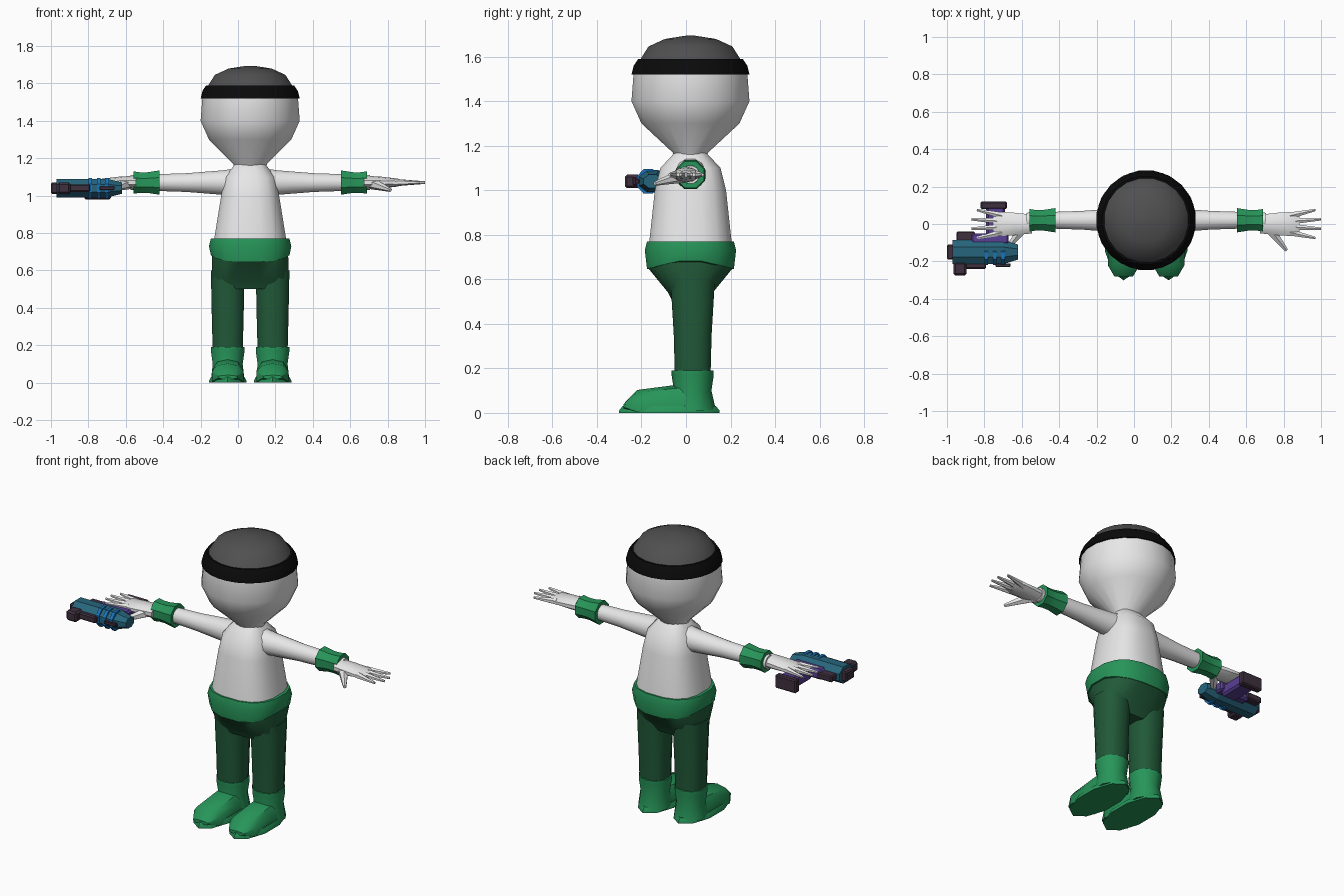
import bpy, bmesh, math
from mathutils import Vector

cube = bpy.data.objects.get("Cube")
if cube:
    bpy.data.objects.remove(cube)


def material(name, red, green, blue):
    mat = bpy.data.materials.new(name)
    mat.use_nodes = True
    colour = (red, green, blue, 1)
    mat.diffuse_color = colour
    shader = mat.node_tree.nodes["Principled BSDF"]
    shader.inputs["Base Color"].default_value = colour
    return mat


skin_white = material("skin white", .8, .8, .8)
cap_grey = material("cap grey", .08, .08, .08)
band_black = material("band black", .003, .003, .003)
bright_green = material("bright green", .02, .3, .1)
trouser_green = material("trouser green", .015, .1, .04)
blaster_teal = material("blaster teal", .02, .13, .2)
fin_blue = material("fin blue", .01, .17, .5)
grip_purple = material("grip purple", .1, .05, .3)
dark_maroon = material("dark maroon", .05, .03, .05)

# Shared centre lines of the figure and of the blaster
body_x, body_y = .065, .02
arm_z, leg_x = 1.07, .12
body_centre = (body_x, body_y)
arm_centre = (body_y, arm_z)
leg_centre = (leg_x, .03)
blaster_centre = Vector((-.8, -.15, 1.04))
soft_parts = []


def finish(name, mesh_builder, mat, soft):
    bmesh.ops.recalc_face_normals(mesh_builder, faces=mesh_builder.faces)
    mesh = bpy.data.meshes.new(name)
    mesh_builder.to_mesh(mesh)
    mesh_builder.free()
    mesh.materials.append(mat)
    part = bpy.data.objects.new(name, mesh)
    bpy.context.collection.objects.link(part)
    if soft:
        soft_parts.append(part)


def loft(name, mat, centre, rings, axis="z", sides=16, power=1, sag=0,
         floor=0, mirror=0, soft=True):
    """Skin rings of (position, radius) or (position, radius, radius) on an axis.
    A mirror of +1 or -1 measures x outward from the body centre line."""
    bm = bmesh.new()
    loops = []
    reach = math.cos(math.pi / sides) ** power
    for position, *radii in rings:
        loop = []
        for k in range(sides):
            angle = math.tau * (k + .5) / sides
            c, s = math.cos(angle), math.sin(angle)
            u = centre[0] + radii[0] * math.copysign(abs(c) ** power, c) / reach
            v = centre[1] + radii[-1] * math.copysign(abs(s) ** power, s) / reach
            w = position
            if not loops:
                w -= sag * abs(s)
            x, y, z = {"x": (w, u, v), "y": (u, w, v), "z": (u, v, w)}[axis]
            if mirror:
                x = body_x + mirror * x
            loop.append(bm.verts.new((x, y, max(z, floor))))
        loops.append(loop)
    for low, high in zip(loops, loops[1:]):
        for k in range(sides):
            bm.faces.new((low[k - 1], low[k], high[k], high[k - 1]))
    bm.faces.new(loops[0])
    bm.faces.new(loops[-1])
    finish(name, bm, mat, soft)


def finger(name, start, end, base_radius, tip_radius):
    start, end = Vector(start), Vector(end)
    direction = end - start
    bm = bmesh.new()
    bmesh.ops.create_cone(bm, cap_ends=True, segments=6, radius1=base_radius,
                          radius2=tip_radius, depth=direction.length)
    placement = direction.to_track_quat("Z", "Y").to_matrix().to_4x4()
    placement.translation = (start + end) / 2
    bm.transform(placement)
    finish(name, bm, skin_white, True)


def blaster_block(name, mat, offset, size):
    """Bevelled block placed relative to the blaster's centre."""
    bm = bmesh.new()
    bmesh.ops.create_cube(bm, size=1)
    bmesh.ops.scale(bm, vec=size, verts=bm.verts)
    bmesh.ops.translate(bm, vec=blaster_centre + Vector(offset), verts=bm.verts)
    bmesh.ops.bevel(bm, geom=bm.edges[:], offset=min(size) / 6, segments=1, affect="EDGES")
    finish(name, bm, mat, False)


# Head, headband and domed cap
loft("head", skin_white, body_centre,
     [(1.12, .08, .06), (1.17, .09, .08), (1.3, .22), (1.4, .265), (1.53, .255)], sides=20)
loft("headband", band_black, body_centre, [(1.52, .265), (1.56, .255), (1.59, .235)], sides=28)
dome = [math.radians(angle) for angle in (0, 35, 60, 85)]
loft("cap", cap_grey, body_centre,
     [(1.58 + .115 * math.sin(t), .23 * math.cos(t)) for t in dome], sides=20)

# Torso, hips and sagging belt
loft("torso", skin_white, body_centre,
     [(.72, .2, .19), (1, .155, .16), (1.1, .135), (1.17, .08, .07)], power=.75)
loft("hips", trouser_green, body_centre,
     [(.5, .2, .08), (.54, .205, .1), (.65, .205, .19), (.72, .2, .18)], power=.8)
loft("belt", bright_green, body_centre,
     [(.69, .21, .195), (.73, .22, .205), (.77, .21, .195)], power=.8, sag=.045)

for side, word in ((1, "left"), (-1, "right")):
    # Arm with a flared cuff
    loft(word + "_arm", skin_white, arm_centre,
         [(.04, .08), (.15, .065), (.34, .05), (.64, .04)],
         axis="x", sides=12, mirror=side)
    loft(word + "_cuff", bright_green, arm_centre,
         [(.485, .065), (.55, .055), (.59, .055), (.625, .06)],
         axis="x", sides=8, mirror=side)

    # Flat palm, four spread fingers and a thumb
    loft(word + "_palm", skin_white, (0, arm_z),
         [(.61, .05, .035), (.7, .06, .03), (.79, .065, .02), (.82, .05, .01)],
         axis="x", sides=10, mirror=side)
    for i in range(4):
        spread = i - 1.5
        tip_x = body_x + side * (.95 - .03 * abs(spread))
        finger(f"{word}_finger_{i + 1}", (body_x + side * .77, .03 * spread, arm_z),
               (tip_x, .05 * spread, arm_z), .02, .007)
    finger(word + "_thumb", (body_x + side * .64, 0, arm_z),
           (body_x + side * .75, -.14, 1.03), .035, .01)

    # Trouser leg
    loft(word + "_leg", trouser_green, leg_centre,
         [(.16, .08), (.35, .085), (.6, .09, .1)], sides=12, power=.8, mirror=side)

    # Boot shaft with a turned cuff, foot and pointed sole
    loft(word + "_boot_shaft", bright_green, leg_centre,
         [(.01, .09, .1), (.1, .08), (.17, .09), (.19, .09)], sides=10, mirror=side)
    loft(word + "_boot_foot", bright_green, leg_centre,
         [(-.28, .05, .01), (-.22, .085, .07), (-.06, .085, .09), (.05, .08, .1)],
         axis="y", sides=10, power=.8, floor=.005, mirror=side)
    loft(word + "_sole", bright_green, (leg_x, -.075),
         [(0, .1, .215), (.01, .1, .215), (.03, .09, .2)], sides=10, mirror=side)

# Toy blaster lying on its side under the right hand
loft("blaster_body", blaster_teal, blaster_centre.yz,
     [(-.97, .065, .05), (-.7, .065, .05), (-.62, .04, .03)],
     axis="x", sides=8, soft=False)
for i in range(3):
    fin_x = blaster_centre.x + .045 * i
    loft(f"blaster_fin_{i + 1}", fin_blue, blaster_centre.yz - Vector((.02, 0)),
         [(fin_x, .05, .055), (fin_x + .02, .05, .055)], axis="x", sides=8, soft=False)
blaster_block("blaster_muzzle", dark_maroon, (-.18, 0, 0), (.04, .08, .06))
blaster_block("blaster_sight", dark_maroon, (-.13, -.09, 0), (.07, .07, .06))
blaster_block("blaster_rail", dark_maroon, (-.06, -.07, 0), (.14, .04, .04))
blaster_block("blaster_slot", dark_maroon, (.1, -.07, 0), (.08, .02, .02))
blaster_block("blaster_guard", dark_maroon, (-.1, .08, 0), (.1, .06, .04))
blaster_block("blaster_frame", grip_purple, (.03, .07, 0), (.2, .06, .06))
blaster_block("blaster_grip", grip_purple, (.06, .16, -.02), (.1, .18, .07))
blaster_block("blaster_magazine", dark_maroon, (.05, .25, -.02), (.14, .04, .08))

# Soft shading on the figure, crisp faces on the blaster
bpy.ops.object.select_all(action="DESELECT")
for part in soft_parts:
    part.select_set(True)
bpy.context.view_layer.objects.active = soft_parts[0]
bpy.ops.object.shade_smooth_by_angle(angle=math.radians(40))
